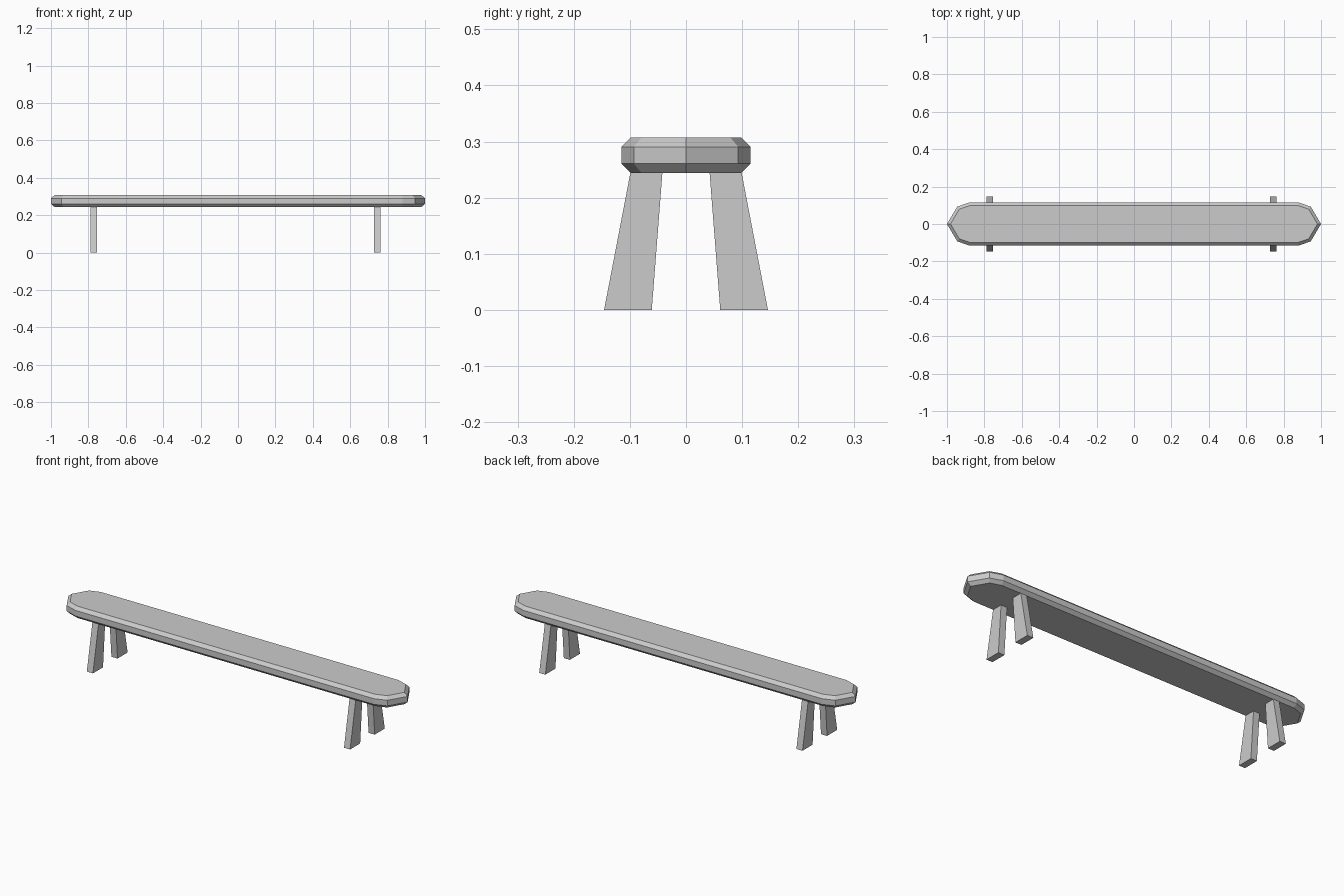
import bpy, bmesh

if "Cube" in bpy.data.objects:
    bpy.data.objects.remove(bpy.data.objects["Cube"])


def prism(name, outline, extrude):
    """Extrude a closed planar outline along a vector into a solid."""
    bm = bmesh.new()
    face = bm.faces.new([bm.verts.new(p) for p in outline])
    new = bmesh.ops.extrude_face_region(bm, geom=[face], use_keep_orig=True)["geom"]
    bmesh.ops.translate(bm, vec=extrude,
                        verts=[v for v in new if isinstance(v, bmesh.types.BMVert)])
    bmesh.ops.recalc_face_normals(bm, faces=bm.faces[:])
    return finish(name, bm)


def finish(name, bm):
    mesh = bpy.data.meshes.new(name)
    bm.to_mesh(mesh)
    bm.free()
    obj = bpy.data.objects.new(name, mesh)
    bpy.context.collection.objects.link(obj)
    return obj


# Seat: long board with faceted round ends and chamfered top and bottom rims
Z0, Z1, CHAMFER = 0.244, 0.307, 0.0165
end = [(0.88, -0.115), (0.945, -0.093), (1, 0), (0.945, 0.093), (0.88, 0.115)]
outline = end + [(-x, -y) for x, y in end]
seat = prism("seat", [(x, y, Z0) for x, y in outline], (0, 0, Z1 - Z0))

bm = bmesh.new()
bm.from_mesh(seat.data)
rims = [e for e in bm.edges if abs(e.verts[0].co.z - e.verts[1].co.z) < 1e-5]
bmesh.ops.bevel(bm, geom=rims, offset=CHAMFER, segments=1, affect='EDGES')
bm.to_mesh(seat.data)
bm.free()

# Legs: tapered slabs splayed outwards, one pair near each end
THICK = 0.036
profile = [(0.061, 0), (0.146, 0), (0.099, Z0 + 0.001), (0.042, Z0 + 0.001)]
for end_name, x in (("left", -0.771), ("right", 0.745)):
    for side_name, s in (("front", -1), ("back", 1)):
        prism(f"{side_name}_{end_name}_leg",
              [(x - THICK / 2, s * y, z) for y, z in profile], (THICK, 0, 0))
